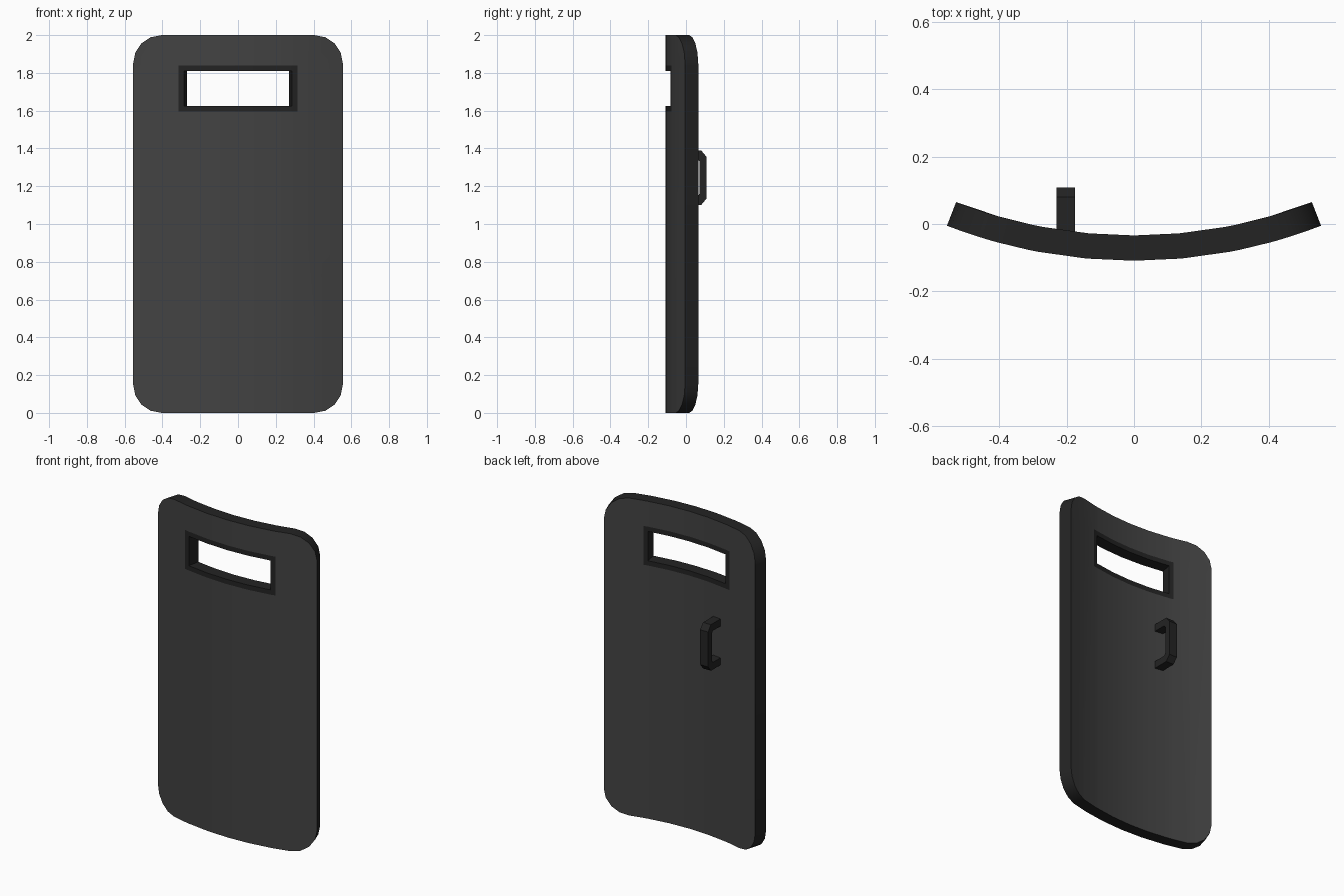
import bpy, bmesh, math
from mathutils import Vector

if "Cube" in bpy.data.objects:
    bpy.data.objects.remove(bpy.data.objects["Cube"])

W, H, T, R = 0.555, 2.0, 0.075, 1.533   # half width, height, thickness, bend radius
Y0, CORNER, RIM = -0.109, 0.15, 0.03


def material(name, v):
    m = bpy.data.materials.new(name)
    m.diffuse_color = (v, v, v, 1)
    m.use_nodes = True
    m.node_tree.nodes["Principled BSDF"].inputs["Base Color"].default_value = m.diffuse_color
    return m


panel_mat = material("panel_grey", 0.055)
trim_mat = material("trim_black", 0.017)


def finish(bm, name, mats):
    bmesh.ops.recalc_face_normals(bm, faces=bm.faces[:])
    me = bpy.data.meshes.new(name)
    bm.to_mesh(me)
    bm.free()
    for m in mats:
        me.materials.append(m)
    ob = bpy.data.objects.new(name, me)
    bpy.context.collection.objects.link(ob)
    return ob


# Shield: flat rounded outline, inset for the rim
bm = bmesh.new()
outline = []
for cx, cz, start in ((1, 1, 0), (-1, 1, 90), (-1, 0, 180), (1, 0, 270)):
    for i in range(5):
        a = math.radians(start + i * 22.5)
        x = cx * (W - CORNER) + CORNER * math.cos(a)
        z = (H - CORNER if cz else CORNER) + CORNER * math.sin(a)
        outline.append(bm.verts.new((x, 0, z)))
inner_face = bm.faces.new(outline)
res = bmesh.ops.inset_region(bm, faces=[inner_face], thickness=RIM, use_even_offset=True)
for f in res["faces"]:
    f.material_index = 1


def cut(co, no):
    bmesh.ops.bisect_plane(bm, geom=bm.verts[:] + bm.edges[:] + bm.faces[:],
                           dist=1e-5, plane_co=co, plane_no=no)


# Cut bend columns and the window frame lines
WX, Z1, Z2 = 0.315, 1.595, 1.84
columns = [R * math.sin(math.asin(W / R) * i / 4) for i in range(-3, 4)]
for x in columns + [-WX, -WX + RIM, WX - RIM, WX]:
    cut((x, 0, 0), (1, 0, 0))
for z in (Z1, Z1 + RIM, Z2 - RIM, Z2):
    cut((0, 0, z), (0, 0, 1))

# Colour the window frame and open the window
hole = []
for f in bm.faces:
    c = f.calc_center_median()
    if abs(c.x) < WX and Z1 < c.z < Z2:
        f.material_index = 1
        if abs(c.x) < WX - RIM and Z1 + RIM < c.z < Z2 - RIM:
            hole.append(f)
bmesh.ops.delete(bm, geom=hole, context='FACES')

# Thicken, colour the walls, then bend round the vertical axis
ext = bmesh.ops.extrude_face_region(bm, geom=bm.faces[:], use_keep_orig=True)
for v in [g for g in ext["geom"] if isinstance(g, bmesh.types.BMVert)]:
    v.co.y += T
bm.normal_update()
for f in bm.faces:
    if abs(f.normal.y) < 0.5:
        f.material_index = 1
for v in bm.verts:
    a = math.asin(v.co.x / R)
    r = R - v.co.y
    v.co = Vector((r * math.sin(a), Y0 + R - r * math.cos(a), v.co.z))
shield = finish(bm, "curved_shield", [panel_mat, trim_mat])
bpy.context.view_layer.objects.active = shield
shield.select_set(True)
bpy.ops.object.shade_smooth_by_angle(angle=math.radians(30))

# Handle: chamfered bracket built as quads between outer and inner paths
bm = bmesh.new()
MID = 1.245
outer = [(-0.03, 0.145), (0.08, 0.145), (0.109, 0.11)]
inner = [(-0.03, 0.10), (0.06, 0.10), (0.072, 0.085)]
outer += [(y, -z) for y, z in reversed(outer)]
inner += [(y, -z) for y, z in reversed(inner)]


def ring(path, x):
    return [bm.verts.new((x, y, MID + z)) for y, z in path]


rows = [ring(outer, -0.23), ring(outer, -0.175), ring(inner, -0.175), ring(inner, -0.23)]
for k in range(4):
    a, b = rows[k], rows[(k + 1) % 4]
    for i in range(5):
        bm.faces.new((a[i], a[i + 1], b[i + 1], b[i]))
for i in (0, 5):
    bm.faces.new([r[i] for r in rows])
finish(bm, "back_handle", [trim_mat])
